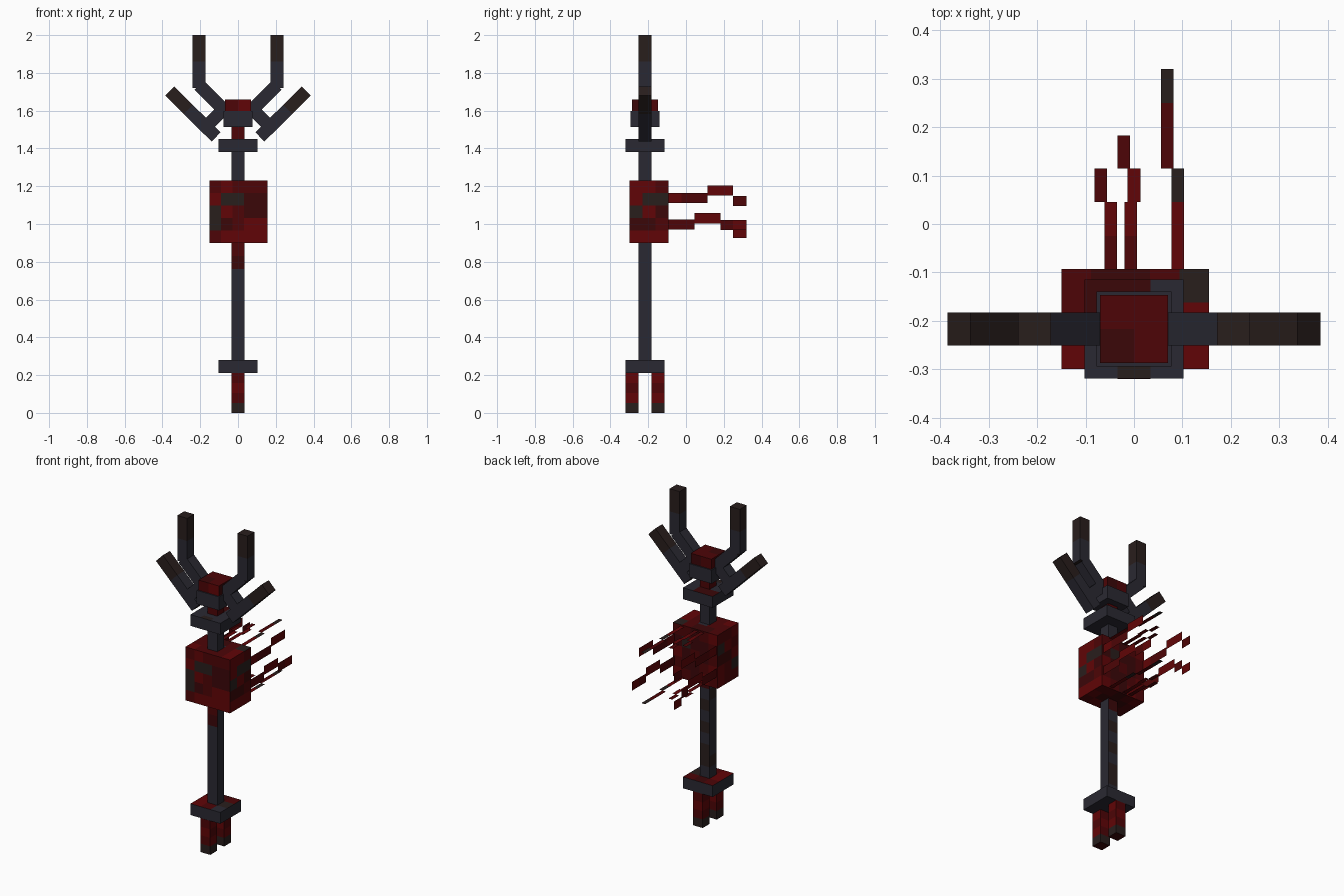
import bpy, bmesh
from mathutils import Vector, Matrix

if "Cube" in bpy.data.objects:
    bpy.data.objects.remove(bpy.data.objects["Cube"])

# Flat colours, each with a one-letter key used in the paint maps
COLOURS = {
    "s": ("slate", (0.023, 0.022, 0.032)),
    "c": ("charcoal", (0.022, 0.013, 0.012)),
    "r": ("red", (0.120, 0.0015, 0.002)),
    "m": ("dark_red", (0.075, 0.0015, 0.002)),
    "d": ("deep_red", (0.044, 0.002, 0.0025)),
}
KEYS = "".join(COLOURS)
MATERIALS = []
for label, rgb in COLOURS.values():
    mat = bpy.data.materials.new(label)
    mat.use_nodes = True
    mat.diffuse_color = (*rgb, 1)
    bsdf = mat.node_tree.nodes["Principled BSDF"]
    bsdf.inputs["Base Color"].default_value = (*rgb, 1)
    bsdf.inputs["Roughness"].default_value = 0.9
    MATERIALS.append(mat)

PY = -0.217   # depth of the central pole
W = 0.034     # half width of the pole


def finish(name, bm, matrix=Matrix()):
    bm.transform(matrix)
    mesh = bpy.data.meshes.new(name)
    bm.to_mesh(mesh)
    bm.free()
    for mat in MATERIALS:
        mesh.materials.append(mat)
    obj = bpy.data.objects.new(name, mesh)
    bpy.context.collection.objects.link(obj)
    return obj


def pick(rows, u, v):
    """Letter of a paint map; rows run from the high end of v to the low end."""
    row = rows[min(int((1 - v) * len(rows)), len(rows) - 1)]
    return row[min(int(u * len(row)), len(row) - 1)]


def box(name, lo, hi, cells=(1, 1, 1), default="s", matrix=Matrix(), **maps):
    """Box cut into a grid of cells, painted per side from small letter maps."""
    lo, hi = Vector(lo), Vector(hi)
    size = hi - lo
    bm = bmesh.new()
    bmesh.ops.create_cube(bm, size=1)
    bmesh.ops.scale(bm, vec=size, verts=bm.verts)
    bmesh.ops.translate(bm, vec=(lo + hi) / 2, verts=bm.verts)
    for axis, count in enumerate(cells):
        normal = Vector([float(i == axis) for i in range(3)])
        for k in range(1, count):
            bmesh.ops.bisect_plane(bm, geom=bm.verts[:] + bm.edges[:] + bm.faces[:],
                                   plane_co=lo + normal * size[axis] * k / count,
                                   plane_no=normal)
    bm.normal_update()
    for face in bm.faces:
        p = face.calc_center_median() - lo
        u, v, w = (p[i] / size[i] for i in range(3))
        n = face.normal
        if abs(n.z) > 0.5:
            rows, a, b = maps.get("top" if n.z > 0 else "bottom"), u, v
        elif abs(n.y) > 0.5:
            rows, a, b = maps.get("back" if n.y > 0 else "front"), u, w
        else:
            rows, a, b = maps.get("right" if n.x > 0 else "left"), v, w
        rows = rows or maps.get("sides" if abs(n.z) < 0.5 else "ends") or [default]
        face.material_index = KEYS.index(pick(rows, a, b))
    return finish(name, bm, matrix)


def column(name, half, z0, z1, y=PY, **kw):
    return box(name, (-half, y - half, z0), (half, y + half, z1), **kw)


# Two feet below the lower collar
for name, y in (("front_foot", -0.286), ("back_foot", -0.149)):
    column(name, W, 0, 0.21, y, cells=(1, 1, 4), default="d",
           sides=["m", "r", "m", "c"], right=["r", "m", "r", "c"])

# Collars and pole
column("lower_collar", 0.102, 0.21, 0.28, cells=(3, 3, 1),
       top=["mdm", "rsc", "rms"])
column("lower_pole", W, 0.28, 0.9, cells=(1, 1, 9),
       front=["m", "d"] + ["s"] * 7,
       back=["d", "s", "c", "s", "c", "s", "c", "c", "s"],
       left=["s", "c", "s", "s", "s", "s", "s", "c", "s"])
column("upper_pole", W, 1.23, 1.38)
column("upper_collar", 0.102, 1.38, 1.45, cells=(6, 6, 1),
       top=["ddddss", "ddddss", "ssssss", "ssssss", "ssssss", "ssccss"])

# Body block
box("body", (-0.15, -0.30, 0.90), (0.155, -0.093, 1.23), cells=(5, 3, 5),
    front=["mrmmm", "rccdd", "crmdd", "cdmrr", "mrrrr"],
    right=["rrm", "rcc", "crd", "ddm", "rrr"],
    left=["rmm", "mrc", "rdd", "cmr", "mmr"],
    back=["rmdmm", "mddcd", "mdmdr", "rmddm", "mrdmr"],
    top=["mddmc", "mmsmr", "rmmmr"],
    bottom=["rmdmm", "mdddr", "mmrrm"])

# Neck and head
column("neck", W, 1.45, 1.53, default="m")
column("head", 0.070, 1.525, 1.66, cells=(2, 2, 2), default="r",
       top=["mm", "dm"], front=["mr"], right=["dm"], back=["md"], left=["rm"])
column("jaw", 0.077, 1.513, 1.597)


# Antlers, mirrored left and right
def beam(name, start, end, rows):
    a, b = Vector(start), Vector(end)
    turn = (b - a).to_track_quat("Z", "Y").to_matrix().to_4x4()
    length = (b - a).length
    box(name, (-W, -W, 0), (W, W, length), cells=(1, 1, len(rows)),
        matrix=Matrix.Translation(a) @ turn, sides=rows, ends=["c"])


for side, s in (("left", 1), ("right", -1)):
    beam(side + "_antler_tip", (s * 0.206, PY, 1.72), (s * 0.206, PY, 2.0), list("ccss"))
    beam(side + "_antler_upper", (s * 0.07, PY, 1.60), (s * 0.206, PY, 1.735), list("ss"))
    beam(side + "_antler_lower", (s * 0.116, PY, 1.461), (s * 0.362, PY, 1.704),
         list("ccsss"))
    beam(side + "_antler_link", (s * 0.07, PY, 1.615), (s * 0.17, PY, 1.515), ["s"])


# Trailing tendrils: flat ribbons as (y start, y end, offset, colour)
def ribbons(name, strips, width, place):
    bm = bmesh.new()
    for y0, y1, mid, key in strips:
        corners = [(y0, mid - width), (y1, mid - width), (y1, mid + width), (y0, mid + width)]
        face = bm.faces.new([bm.verts.new(place(y, t)) for y, t in corners])
        face.material_index = KEYS.index(key)
    finish(name, bm)


Y = [-0.095, -0.025, 0.045, 0.115, 0.183, 0.25, 0.32]
FLAT = [(Y[0], Y[1], -0.048, "m"), (Y[1], Y[2], -0.048, "r"), (Y[2], Y[3], -0.069, "m"),
        (Y[0], Y[1], -0.007, "m"), (Y[1], Y[2], -0.007, "r"), (Y[2], Y[3], 0, "r"),
        (Y[3], Y[4], -0.021, "m"), (Y[0], Y[2], 0.09, "r"), (Y[2], Y[3], 0.09, "c"),
        (Y[3], Y[5], 0.069, "m"), (Y[5], Y[6], 0.069, "c")]
# Both upright sheets share their roots; the tips differ
UPRIGHT = [(Y[0], Y[1], 1.137, "r"), (Y[1], Y[3], 1.137, "m"), (Y[3], Y[5], 1.178, "r"),
           (Y[0], Y[2], 0.997, "m"), (Y[2], Y[4], 1.03, "r"), (Y[4], Y[5], 0.995, "m")]
LEFT_TIPS = [(Y[5], Y[6], 0.995, "r")]
RIGHT_TIPS = [(Y[5], Y[6], 1.122, "m"), (Y[5], Y[6], 0.952, "r")]
for name, z in (("upper", 1.222), ("lower", 0.908)):
    ribbons(name + "_flat_tendrils", FLAT, 0.013, lambda y, t: (t, y, z))
for name, x, tips in (("left", 0.145, LEFT_TIPS), ("right", -0.143, RIGHT_TIPS)):
    ribbons(name + "_upright_tendrils", UPRIGHT + tips, 0.027, lambda y, t: (x, y, t))
